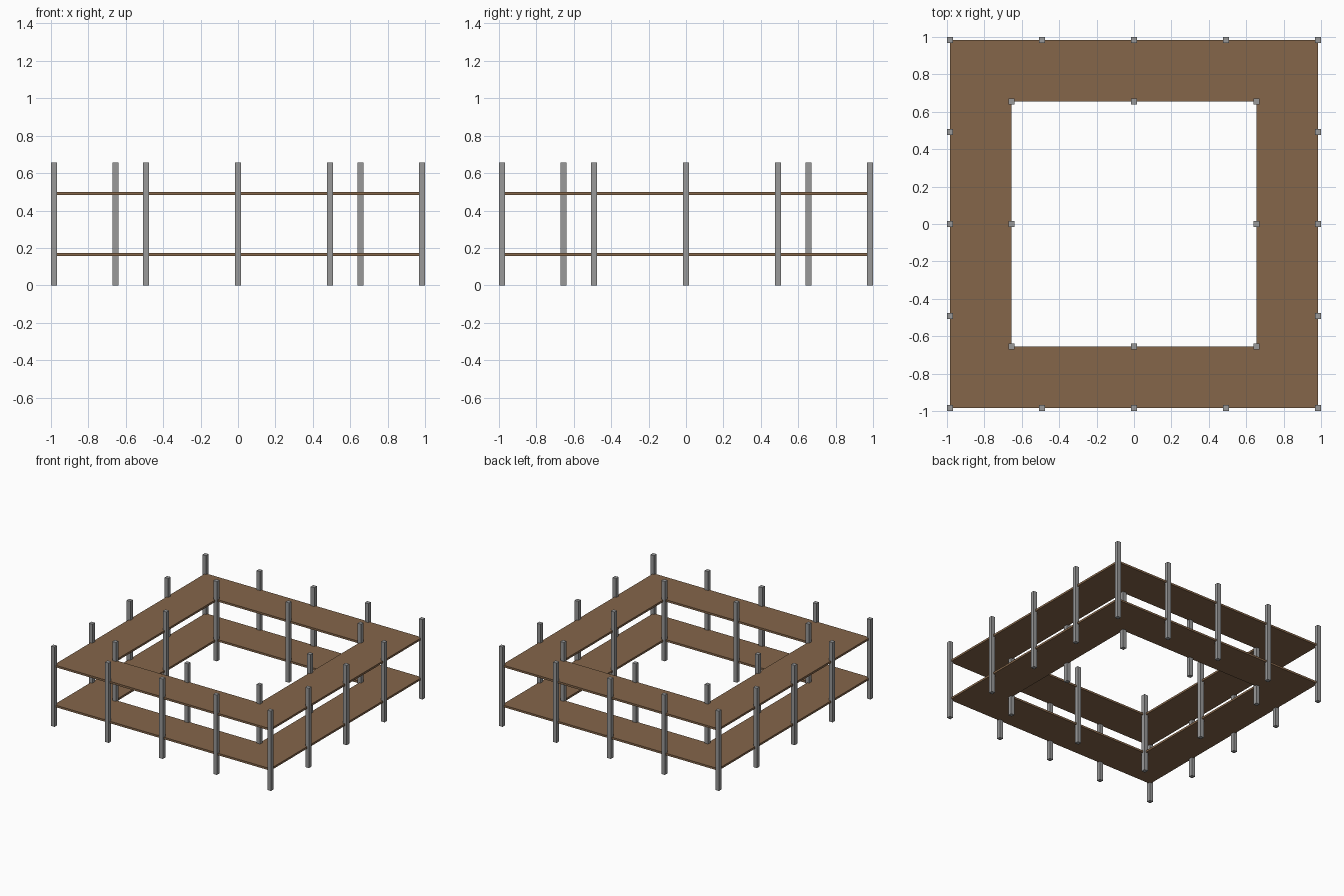
import bpy, bmesh

if "Cube" in bpy.data.objects:
    bpy.data.objects.remove(bpy.data.objects["Cube"])

OUT, INN, HEIGHT = 0.9836, 0.6557, 0.6557   # outer/inner frame half-size, post height
POST, DECK = 0.0328, 0.0164                 # post width, deck thickness


def material(name, rgb):
    m = bpy.data.materials.new(name)
    m.diffuse_color = (*rgb, 1)
    m.use_nodes = True
    m.node_tree.nodes["Principled BSDF"].inputs["Base Color"].default_value = m.diffuse_color
    return m


wood = material("brown_wood", (0.235, 0.133, 0.068))
steel = material("grey_steel", (0.32, 0.32, 0.32))


def finish(bm, name, mat):
    bmesh.ops.recalc_face_normals(bm, faces=bm.faces)
    me = bpy.data.meshes.new(name)
    bm.to_mesh(me)
    bm.free()
    me.materials.append(mat)
    ob = bpy.data.objects.new(name, me)
    bpy.context.collection.objects.link(ob)
    return ob


def post(name, x, y):
    bm = bmesh.new()
    bmesh.ops.create_cube(bm, size=1)
    bmesh.ops.scale(bm, vec=(POST, POST, HEIGHT), verts=bm.verts)
    bmesh.ops.translate(bm, vec=(x, y, HEIGHT / 2), verts=bm.verts)
    finish(bm, name, steel)


def deck(name, z):
    # square ring walkway, extruded to plank thickness
    bm = bmesh.new()
    corners = [(-1, -1), (1, -1), (1, 1), (-1, 1)]
    o, i = [[bm.verts.new((r * x, r * y, z - DECK / 2)) for x, y in corners]
            for r in (OUT, INN)]
    for k in range(4):
        n = (k + 1) % 4
        bm.faces.new((o[k], o[n], i[n], i[k]))
    ext = bmesh.ops.extrude_face_region(bm, geom=bm.faces[:], use_keep_orig=True)
    top = [g for g in ext["geom"] if isinstance(g, bmesh.types.BMVert)]
    bmesh.ops.translate(bm, vec=(0, 0, DECK), verts=top)
    finish(bm, name, wood)


def post_ring(name, half, bays):
    # posts evenly spaced around a square
    pts = [half * (2 * k / bays - 1) for k in range(bays + 1)]
    for x in pts:
        for y in pts:
            if max(abs(x), abs(y)) > half - 1e-4:
                post(name, x, y)


# Scaffold posts
post_ring("outer_post", OUT, 4)
post_ring("inner_post", INN, 2)

# Two walkway levels
deck("lower_deck", HEIGHT * 0.25)
deck("upper_deck", HEIGHT * 0.75)
